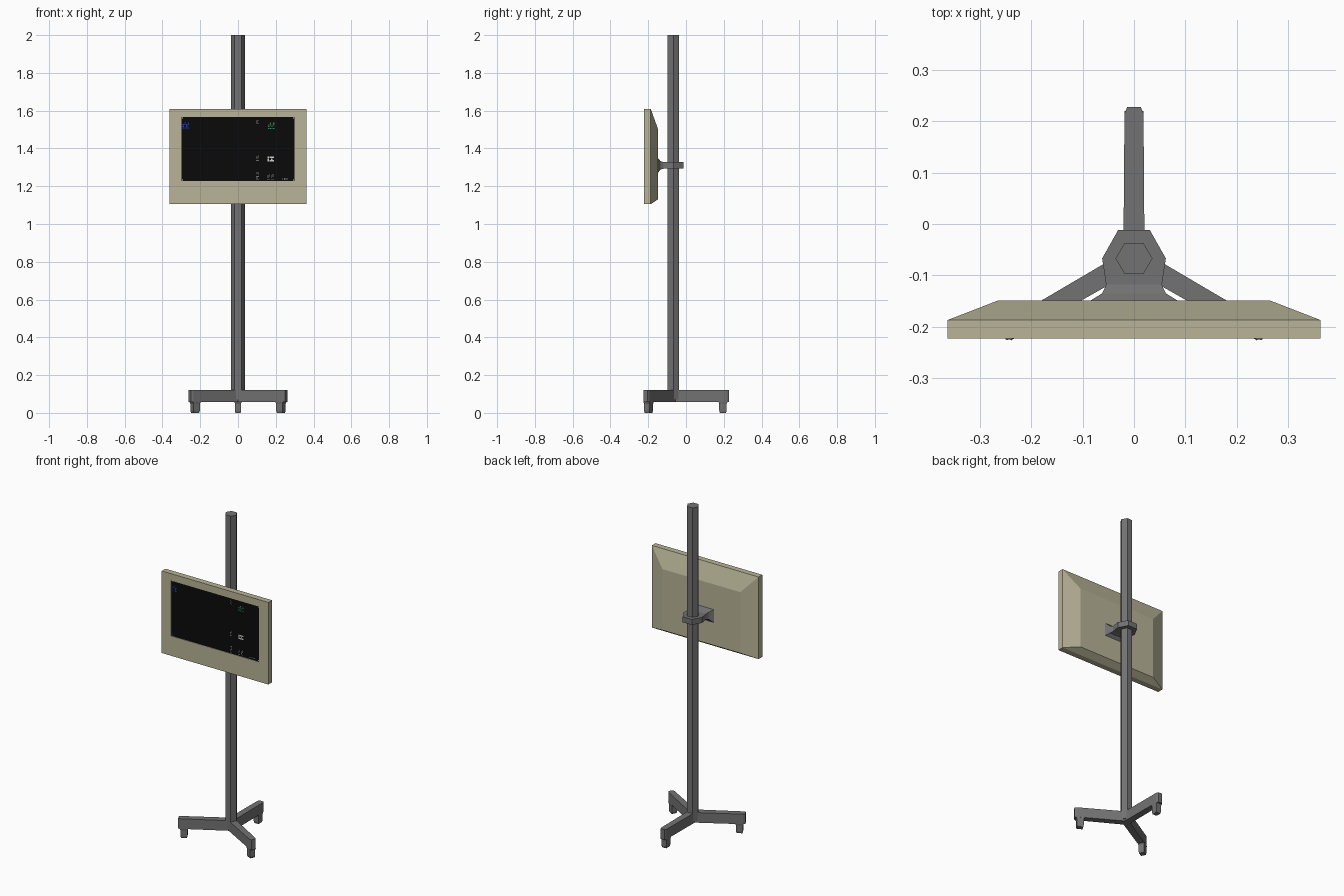
import bpy, bmesh, math
from mathutils import Vector, Matrix

if "Cube" in bpy.data.objects:
    bpy.data.objects.remove(bpy.data.objects["Cube"])


def material(name, rgb):
    m = bpy.data.materials.new(name)
    m.diffuse_color = (*rgb, 1)
    m.use_nodes = True
    m.node_tree.nodes["Principled BSDF"].inputs["Base Color"].default_value = m.diffuse_color
    return m


GREY = material("dark grey metal", (0.17, 0.17, 0.17))
BEIGE = material("beige casing", (0.48, 0.455, 0.31))
BLACK = material("black screen", (0.003, 0.003, 0.003))
BLUE = material("screen blue", (0.01, 0.06, 0.6))
GREEN = material("screen green", (0.02, 0.3, 0.1))
WHITE = material("screen white", (0.65, 0.65, 0.58))

PY = -0.067  # pole centre in y


def finish(name, bm, mats):
    bmesh.ops.recalc_face_normals(bm, faces=bm.faces)
    me = bpy.data.meshes.new(name)
    bm.to_mesh(me)
    bm.free()
    for m in mats:
        me.materials.append(m)
    ob = bpy.data.objects.new(name, me)
    bpy.context.collection.objects.link(ob)
    return ob


def loft(name, loops, mats):
    """Skin a list of equal-length point loops and cap both ends."""
    bm = bmesh.new()
    rings = [[bm.verts.new(p) for p in lp] for lp in loops]
    n = len(rings[0])
    start_cap = bm.faces.new(rings[0])
    bm.faces.new(rings[-1])
    for a, b in zip(rings, rings[1:]):
        for i in range(n):
            bm.faces.new((a[i], a[(i + 1) % n], b[(i + 1) % n], b[i]))
    if len(mats) > 1:
        start_cap.material_index = 1
    return finish(name, bm, mats)


def prism(name, pts, z0, z1, mat):
    return loft(name, [[(x, y, z) for x, y in pts] for z in (z0, z1)], [mat])


def rect(hx, y, z0, z1):
    return [(-hx, y, z0), (hx, y, z0), (hx, y, z1), (-hx, y, z1)]


# hexagonal pole
hexagon = [(0.036 * math.cos(math.radians(60 * i)),
            PY + 0.035 * math.sin(math.radians(60 * i))) for i in range(6)]
prism("pole", hexagon, 0.07, 2.0, GREY)

# three-armed base as one outline, with chamfered tips
outline = []
for k in range(3):
    rot = Matrix.Rotation(math.radians(90 + 120 * k), 2)
    for p in ((0.012, -0.0205), (0.282, -0.0185), (0.295, -0.013),
              (0.295, 0.013), (0.282, 0.0185)):
        q = rot @ Vector(p)
        outline.append((q.x, q.y + PY))
prism("base_legs", outline, 0.058, 0.12, GREY)

# feet under the arm tips
for k in range(3):
    rot = Matrix.Rotation(math.radians(90 + 120 * k), 2)
    loops = []
    for z, r0, r1, w in ((0.0, 0.246, 0.279, 0.014), (0.012, 0.243, 0.282, 0.0165),
                         (0.048, 0.243, 0.282, 0.0165), (0.06, 0.238, 0.287, 0.0185)):
        lp = [rot @ Vector(p) for p in ((r0, -w), (r1, -w), (r1, w), (r0, w))]
        loops.append([(q.x, q.y + PY, z) for q in lp])
    loft(f"foot_{k + 1}", loops, [GREY])

# clamp around the pole
half = [(0.031, -0.012), (0.062, -0.067), (0.054, -0.120)]
prism("clamp", half[::-1] + [(-x, y) for x, y in half], 1.293, 1.327, GREY)

# flared bracket from the clamp to the monitor back
loft("mount_bracket", [rect(0.054, -0.118, 1.293, 1.327),
                       rect(0.062, -0.135, 1.288, 1.333),
                       rect(0.088, -0.151, 1.268, 1.352)], [GREY])

# monitor casing: screen recess, front frame, side wall, sloped back
loft("monitor", [rect(0.300, -0.220, 1.227, 1.567),
                 rect(0.300, -0.223, 1.227, 1.567),
                 rect(0.363, -0.223, 1.105, 1.610),
                 rect(0.363, -0.187, 1.105, 1.610),
                 rect(0.265, -0.149, 1.130, 1.505)], [BEIGE, BLACK])


# tiny lit pixels on the screen
def pixels(name, spots, mat, s=0.0025):
    bm = bmesh.new()
    for x, z in spots:
        mtx = Matrix.Translation((x, -0.2203, z)) @ Matrix.Diagonal((2 * s, 0.001, 2 * s, 1))
        bmesh.ops.create_cube(bm, size=1, matrix=mtx)
    return finish(name, bm, [mat])


def scatter(cx, cz, nx, nz, step=0.009):
    return [(cx + (i - (nx - 1) / 2) * step, cz + (j - (nz - 1) / 2) * step)
            for i in range(nx) for j in range(nz) if (i * 2 + j * 3) % 4 != 1]


pixels("screen_blue_marks", scatter(-0.276, 1.522, 4, 4), BLUE, 0.003)
pixels("screen_green_marks", scatter(0.176, 1.520, 4, 4), GREEN, 0.003)
white = [(sx * 0.294, z) for sx in (-1, 1) for z in (1.233, 1.561)]
for cz, n in ((1.54, 3), (1.35, 4), (1.252, 5)):
    white += scatter(0.105, cz, 2, n)
white += scatter(0.25, 1.238, 4, 1)
pixels("screen_white_marks", white, WHITE, 0.002)
pixels("screen_white_cluster", scatter(0.174, 1.344, 4, 3), WHITE, 0.004)
pixels("screen_white_lower", scatter(0.172, 1.25, 4, 4), WHITE, 0.0018)
